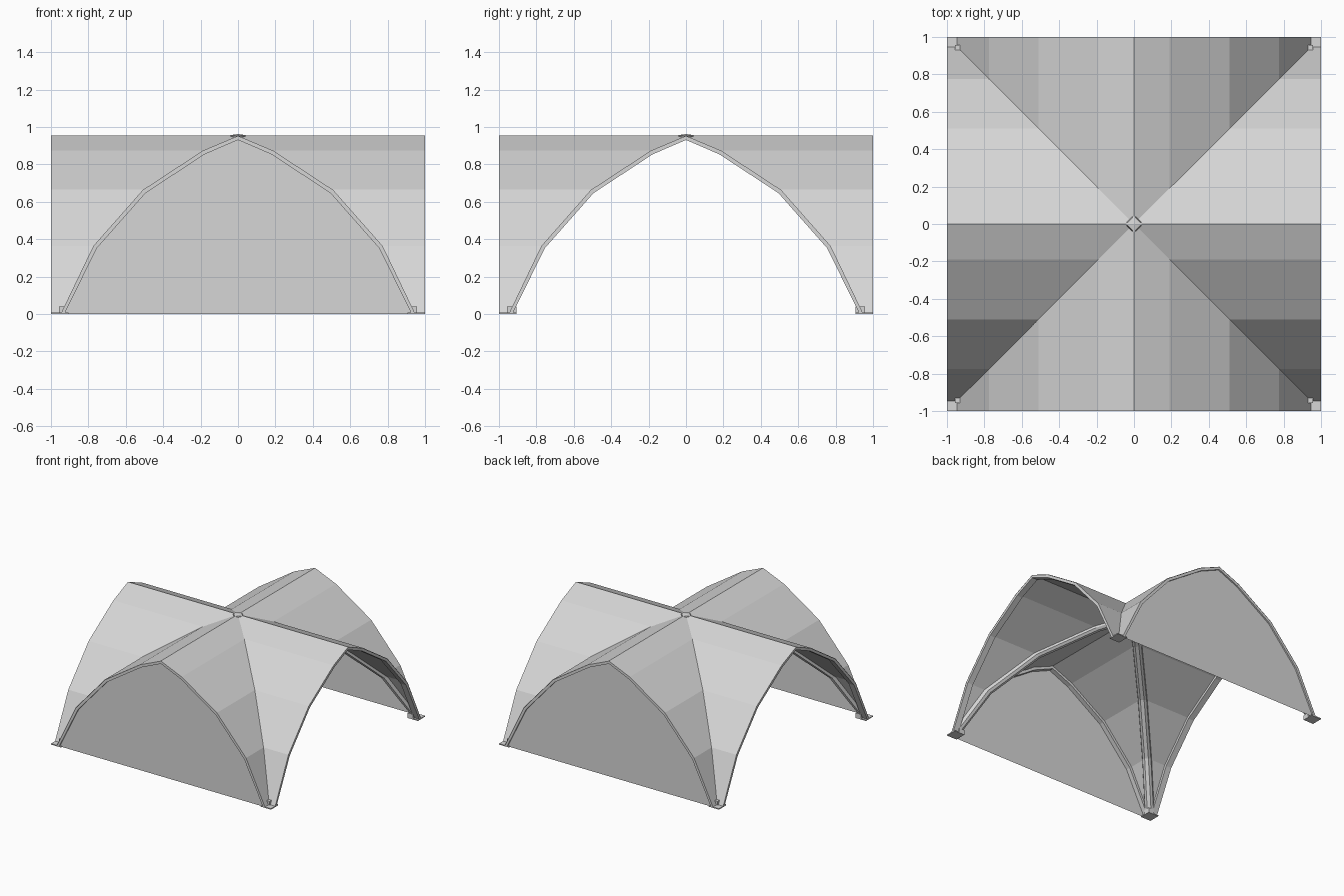
import bpy, bmesh, math
from mathutils import Matrix, Vector

cube = bpy.data.objects.get("Cube")
if cube:
    bpy.data.objects.remove(cube, do_unlink=True)

grey = bpy.data.materials.new("light grey")
grey.use_nodes = True
color = (0.67, 0.67, 0.67, 1)
grey.diffuse_color = color
bsdf = grey.node_tree.nodes["Principled BSDF"]
bsdf.inputs["Base Color"].default_value = color
bsdf.inputs["Roughness"].default_value = 0.8

# Arch profile (offset, height), mirrored across the centre
HALF = [(0.95, 0), (0.775, 0.365), (0.51, 0.665), (0.19, 0.875), (0, 0.955)]
ARCH = [(-x, z) for x, z in HALF] + HALF[-2::-1]
BAR = 0.05      # width of the frame bars
DEPTH = 0.024   # thickness of the frame bars


def inset(depth):
    """Arch profile moved inward along its vertex normals."""
    out = []
    for i, (x, z) in enumerate(ARCH):
        a = Vector(ARCH[max(i - 1, 0)])
        b = Vector(ARCH[min(i + 1, len(ARCH) - 1)])
        t = (b - a).normalized()
        out.append((x + t.y * depth, z - t.x * depth if z else 0))
    return out


def finish(name, bm, turn=0.0):
    bm.transform(Matrix.Rotation(turn, 4, "Z"))
    mesh = bpy.data.meshes.new(name)
    bm.to_mesh(mesh)
    bm.free()
    mesh.materials.append(grey)
    obj = bpy.data.objects.new(name, mesh)
    bpy.context.collection.objects.link(obj)


def loft(name, sections, turn):
    """Closed bar through a list of matching cross-sections."""
    bm = bmesh.new()
    rings = [[bm.verts.new(p) for p in section] for section in sections]
    for a, b in zip(rings, rings[1:]):
        for k in range(len(a)):
            m = (k + 1) % len(a)
            bm.faces.new((a[k], a[m], b[m], b[k]))
    bm.faces.new(rings[0])
    bm.faces.new(rings[-1])
    bmesh.ops.recalc_face_normals(bm, faces=bm.faces)
    finish(name, bm, turn)


def roof_panel(name, turn):
    """One vault, running from the edge to the diagonal valleys."""
    bm = bmesh.new()
    edge = [bm.verts.new((x, -1, z)) for x, z in ARCH]
    valley = [bm.verts.new((x, -abs(x), z)) for x, z in ARCH]
    for i in range(len(ARCH) - 1):
        bm.faces.new((edge[i], edge[i + 1], valley[i + 1], valley[i]))
    finish(name, bm, turn)


def arch_frame(name, turn):
    """Flat bar following the underside of the roof edge."""
    back = BAR - 1
    loft(name, [((x, -1, z), (x, back, z), (u, back, w), (u, -1, w))
                for (x, z), (u, w) in zip(inset(0.002), inset(DEPTH))], turn)


def wall(name, turn):
    """Closed end wall filling the arch."""
    bm = bmesh.new()
    bm.faces.new([bm.verts.new((x, -0.988, z)) for x, z in inset(0.01)][::-1])
    finish(name, bm, turn)


def valley_rib(name, turn):
    """Faceted bar fitted under a valley, from the foot to the crown."""
    start = len(HALF) - 1
    sections = []
    for (d, z), (u, w) in zip(inset(0.003)[start:], inset(DEPTH)[start:]):
        mid = (z + w) / 2
        sections.append(((d, d, z), (d, d + BAR, z), (u, u + BAR * 0.9, mid),
                         (u, u + BAR * 0.4, w), (u + BAR * 0.4, u, w),
                         (u + BAR * 0.9, u, mid), (d + BAR, d, z)))
    loft(name, sections, turn)


def foot_block(name, turn, size, inner, outer, height):
    """Box in the corner, from inner to outer on both axes."""
    bm = bmesh.new()
    bmesh.ops.create_cube(bm, size=1)
    mid = (inner + outer) / 2
    bmesh.ops.scale(bm, vec=(size, size, height), verts=bm.verts)
    bmesh.ops.translate(bm, vec=(mid, mid, height / 2), verts=bm.verts)
    finish(name, bm, turn)


sides = ["front", "left", "back", "right"]
corners = ["back_left", "back_right", "front_right", "front_left"]
for i in range(4):
    turn = i * math.pi / 2
    roof_panel(sides[i] + "_roof", turn)
    arch_frame(sides[i] + "_arch_frame", turn)
    if i % 2 == 0:
        wall(sides[i] + "_wall", turn)
    valley_rib(corners[i] + "_rib", turn)
    foot_block(corners[i] + "_foot", turn, 0.05, 0.907, 0.957, 0.04)
    foot_block(corners[i] + "_foot_plate", turn, 0.093, 0.907, 1, 0.008)

# Small diamond cap at the crown
bm = bmesh.new()
bmesh.ops.create_cone(bm, cap_ends=True, segments=4, radius1=0.042, radius2=0.005,
                      depth=0.006, matrix=Matrix.Translation((0, 0, 0.959)))
finish("crown_cap", bm)
